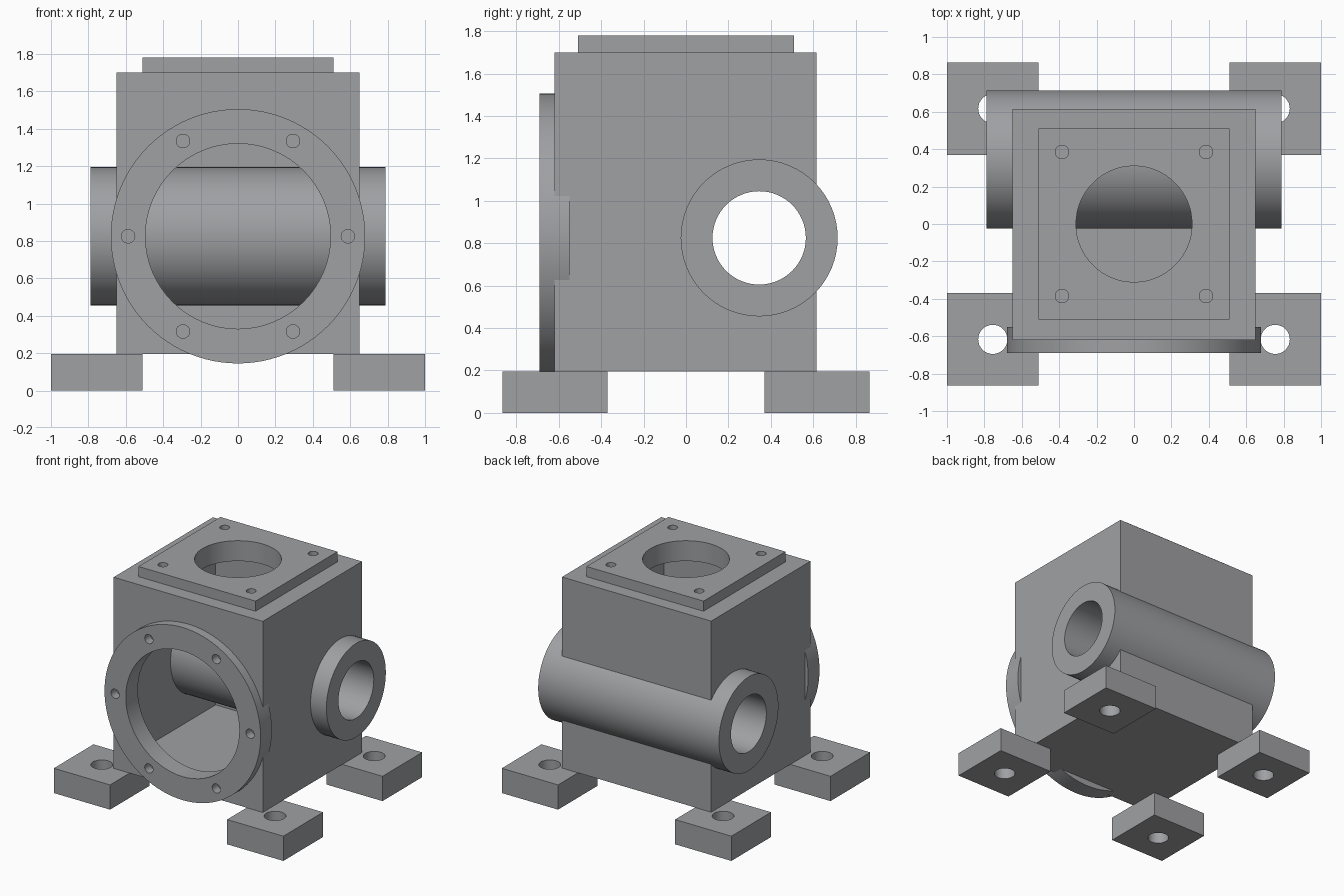
import bpy
import math
from mathutils import Vector

if "Cube" in bpy.data.objects:
    bpy.data.objects.remove(bpy.data.objects["Cube"])

grey = bpy.data.materials.new("cast grey")
grey.diffuse_color = (0.35, 0.355, 0.37, 1)
grey.use_nodes = True
grey.node_tree.nodes["Principled BSDF"].inputs["Base Color"].default_value = grey.diffuse_color

ROT = {"x": (0, math.pi / 2, 0), "y": (math.pi / 2, 0, 0), "z": (0, 0, 0)}


def box(name, lo, hi):
    """Box between two opposite corners."""
    lo, hi = Vector(lo), Vector(hi)
    bpy.ops.mesh.primitive_cube_add(size=1, location=(lo + hi) / 2)
    ob = bpy.context.object
    ob.name = name
    ob.scale = hi - lo
    bpy.ops.object.transform_apply(location=True, rotation=True, scale=True)
    return ob


def cyl(name, axis, centre, radius, length, sides=64):
    """Cylinder along the x, y or z axis."""
    bpy.ops.mesh.primitive_cylinder_add(vertices=sides, radius=radius, depth=length,
                                        location=centre, rotation=ROT[axis])
    ob = bpy.context.object
    ob.name = name
    bpy.ops.object.transform_apply(location=True, rotation=True, scale=True)
    return ob


def cut(ob, cutters):
    """Subtract the cutters, then finish the part."""
    for c in cutters:
        mod = ob.modifiers.new("cut", "BOOLEAN")
        mod.operation = "DIFFERENCE"
        mod.solver = "EXACT"
        mod.object = c
    bpy.ops.object.select_all(action="DESELECT")
    ob.select_set(True)
    bpy.context.view_layer.objects.active = ob
    for mod in list(ob.modifiers):
        bpy.ops.object.modifier_apply(modifier=mod.name)
    for c in cutters:
        bpy.data.objects.remove(c)
    ob.data.materials.clear()
    ob.data.materials.append(grey)
    bpy.ops.object.shade_smooth_by_angle(angle=math.radians(30))


AXIS_Z = 0.825   # height of the front opening and the cross tube
TUBE_Y = 0.345

# Hollow housing, open to the front, the top and the cross tube
cut(box("housing", (-0.65, -0.62, 0.195), (0.65, 0.615, 1.70)), [
    box("cavity", (-0.57, -0.54, 0.275), (0.57, 0.535, 1.62)),
    cyl("front_opening", "y", (0, -0.6, AXIS_Z), 0.495, 0.4),
    cyl("top_opening", "z", (0, 0, 1.7), 0.31, 0.4),
    cyl("tube_seat", "x", (0, TUBE_Y, AXIS_Z), 0.30, 2)])

# Square top plate with four bolt holes
cut(box("top_plate", (-0.51, -0.51, 1.70), (0.51, 0.51, 1.78)),
    [cyl("bore", "z", (0, 0, 1.74), 0.31, 0.4)] +
    [cyl("bolt_hole", "z", (x, y, 1.74), 0.036, 0.2, 24)
     for x in (-0.385, 0.385) for y in (-0.385, 0.385)])

# Round front flange with six blind bolt holes
cut(cyl("front_flange", "y", (0, -0.62, AXIS_Z), 0.68, 0.14, 96),
    [cyl("bore", "y", (0, -0.62, AXIS_Z), 0.495, 0.4)] +
    [cyl("bolt_hole", "y", (0.588 * math.cos(a), -0.69, AXIS_Z + 0.588 * math.sin(a)),
         0.036, 0.16, 24)
     for a in (i * math.pi / 3 for i in range(6))])

# Cross tube running through the housing
cut(cyl("cross_tube", "x", (0, TUBE_Y, AXIS_Z), 0.37, 1.575),
    [cyl("bore", "x", (0, TUBE_Y, AXIS_Z), 0.22, 2)])

# Four mounting feet with through holes
for side, sx in (("left", -1), ("right", 1)):
    for end, sy in (("front", -1), ("back", 1)):
        x, y = 0.755 * sx, 0.617 * sy
        cut(box(f"{end}_{side}_foot", (x - 0.245, y - 0.247, 0), (x + 0.245, y + 0.247, 0.195)),
            [cyl("foot_hole", "z", (x, y, 0.1), 0.078, 0.4, 32)])
